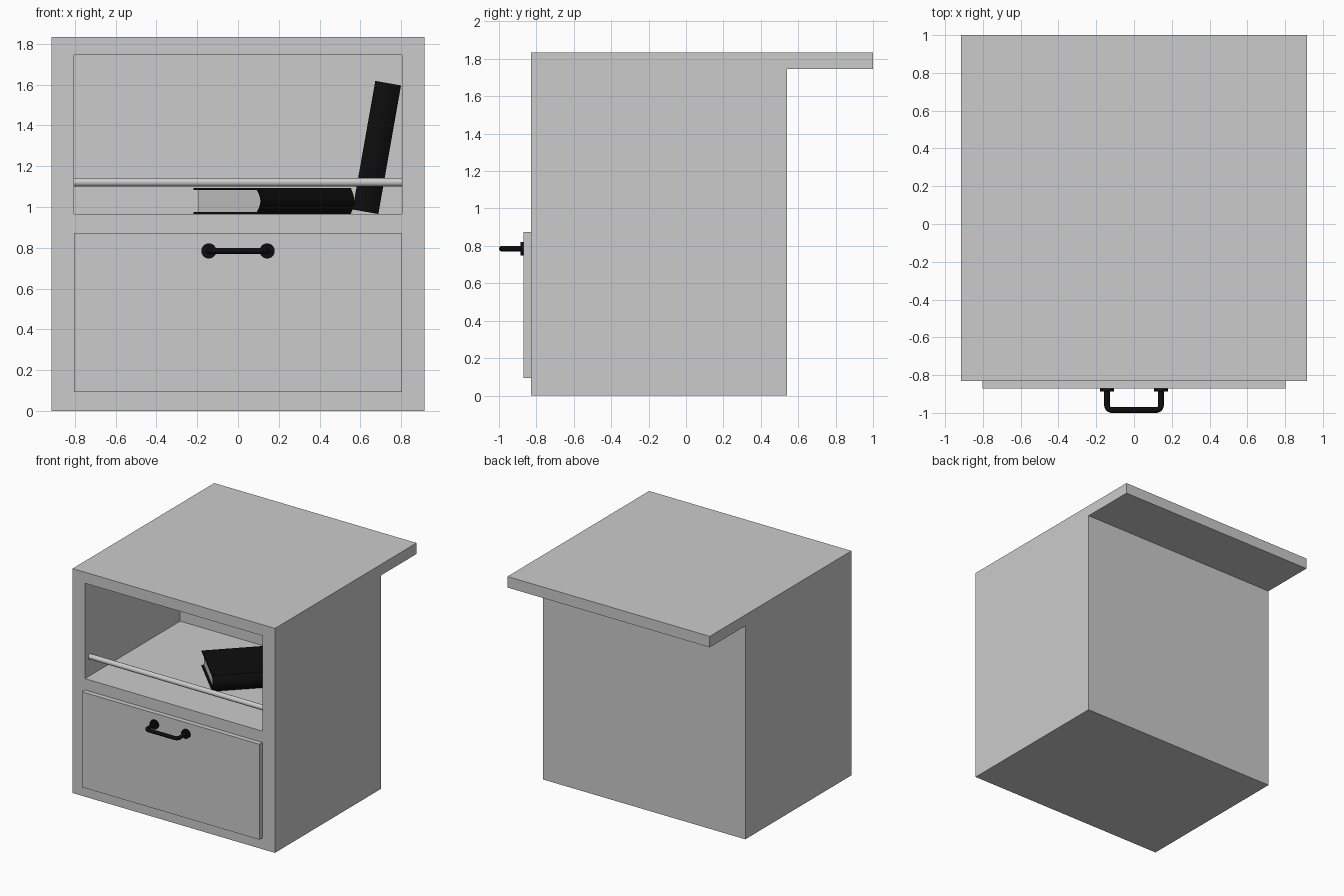
import bpy, bmesh
from math import radians, sin, cos, pi
from mathutils import Matrix, Vector

if "Cube" in bpy.data.objects:
    bpy.data.objects.remove(bpy.data.objects["Cube"])

black = bpy.data.materials.new("black")
black.diffuse_color = (0.004, 0.004, 0.004, 1)
black.use_nodes = True
black.node_tree.nodes["Principled BSDF"].inputs["Base Color"].default_value = black.diffuse_color


def extrude_x(name, profile, x0, x1, mat=None, matrix=None):
    """Closed (y, z) profile extruded from x0 to x1."""
    bm = bmesh.new()
    face = bm.faces.new([bm.verts.new((x0, y, z)) for y, z in profile])
    ext = bmesh.ops.extrude_face_region(bm, geom=[face])
    bmesh.ops.translate(bm, vec=(x1 - x0, 0, 0),
                        verts=[g for g in ext["geom"] if isinstance(g, bmesh.types.BMVert)])
    bmesh.ops.recalc_face_normals(bm, faces=bm.faces)
    mesh = bpy.data.meshes.new(name)
    bm.to_mesh(mesh)
    bm.free()
    ob = bpy.data.objects.new(name, mesh)
    bpy.context.collection.objects.link(ob)
    if matrix:
        ob.matrix_world = matrix
    if mat:
        mesh.materials.append(mat)
    return ob


def rect(y0, y1, z0, z1):
    return [(y0, z0), (y1, z0), (y1, z1), (y0, z1)]


def cylinder(name, r, depth, loc, rot, mat=None):
    bpy.ops.mesh.primitive_cylinder_add(vertices=32, radius=r, depth=depth, location=loc, rotation=rot)
    ob = bpy.context.object
    ob.name = name
    bpy.ops.object.shade_smooth_by_angle()
    if mat:
        ob.data.materials.append(mat)
    return ob


# Cabinet body with the top overhanging at the back
cabinet = extrude_x("cabinet", [(-0.83, 0), (0.54, 0), (0.54, 1.745), (1, 1.745),
                                (1, 1.835), (-0.83, 1.835)], -0.915, 0.915)

# Open shelf compartment
cutter = extrude_x("shelf_cutter", rect(-1.2, 0.40, 0.965, 1.745), -0.803, 0.803)
cutter.hide_render = True
cutter.hide_viewport = True
cut = cabinet.modifiers.new("shelf", "BOOLEAN")
cut.object = cutter
cut.operation = "DIFFERENCE"
cut.solver = "EXACT"

# Drawer front
extrude_x("drawer_front", rect(-0.87, -0.80, 0.093, 0.873), -0.803, 0.803)

# Shelf rail
cylinder("shelf_rail", 0.021, 1.606, (0, -0.765, 1.122), (0, pi / 2, 0))

# Drawer handle: bent tube and two round feet
HX, HZ, R = 0.143, 0.785, 0.025
path = [(-HX, -0.87)]
for i in range(7):
    a = pi + i * pi / 12
    path.append((-HX + R + R * cos(a), -0.985 + R + R * sin(a)))
path += [(-x, y) for x, y in reversed(path)]
curve = bpy.data.curves.new("handle_tube", "CURVE")
curve.dimensions = "3D"
curve.bevel_depth = 0.015
curve.bevel_resolution = 4
curve.use_fill_caps = True
spline = curve.splines.new("POLY")
spline.points.add(len(path) - 1)
for p, (x, y) in zip(spline.points, path):
    p.co = (x, y, HZ, 1)
curve.materials.append(black)
bpy.context.collection.objects.link(bpy.data.objects.new("handle_tube", curve))
for side in (-1, 1):
    cylinder("handle_foot", 0.037, 0.017, (side * HX, -0.8775, HZ), (pi / 2, 0, 0), black)

# Books: spine along local x facing -y, thickness along z
L, W, T, C = 0.64, 0.45, 0.128, 0.011


def spine(inset):
    """Bulging spine curve from bottom to top."""
    n, pts = 8, []
    for i in range(n + 1):
        t = i / n
        pts.append((inset - 0.025 * sin(pi * t), inset + (T - 2 * inset) * t))
    return pts


def book(name, matrix):
    cover = [(W, 0)] + spine(0) + [(W, T), (W, T - C)] + spine(C)[::-1] + [(W, C)]
    pages = [(W - 0.02, C)] + spine(C) + [(W - 0.02, T - C)]
    extrude_x(name + "_cover", cover, 0, L, black, matrix)
    extrude_x(name + "_pages", pages, 0.015, L - 0.015, None, matrix)


book("lying_book", Matrix.Translation((0.10, -0.475, 0.966)) @ Matrix.Rotation(radians(45), 4, "Z"))
book("leaning_book", Matrix.Translation((0.688, -0.32, 0.966)) @ Matrix.Rotation(radians(-80), 4, "Y"))
